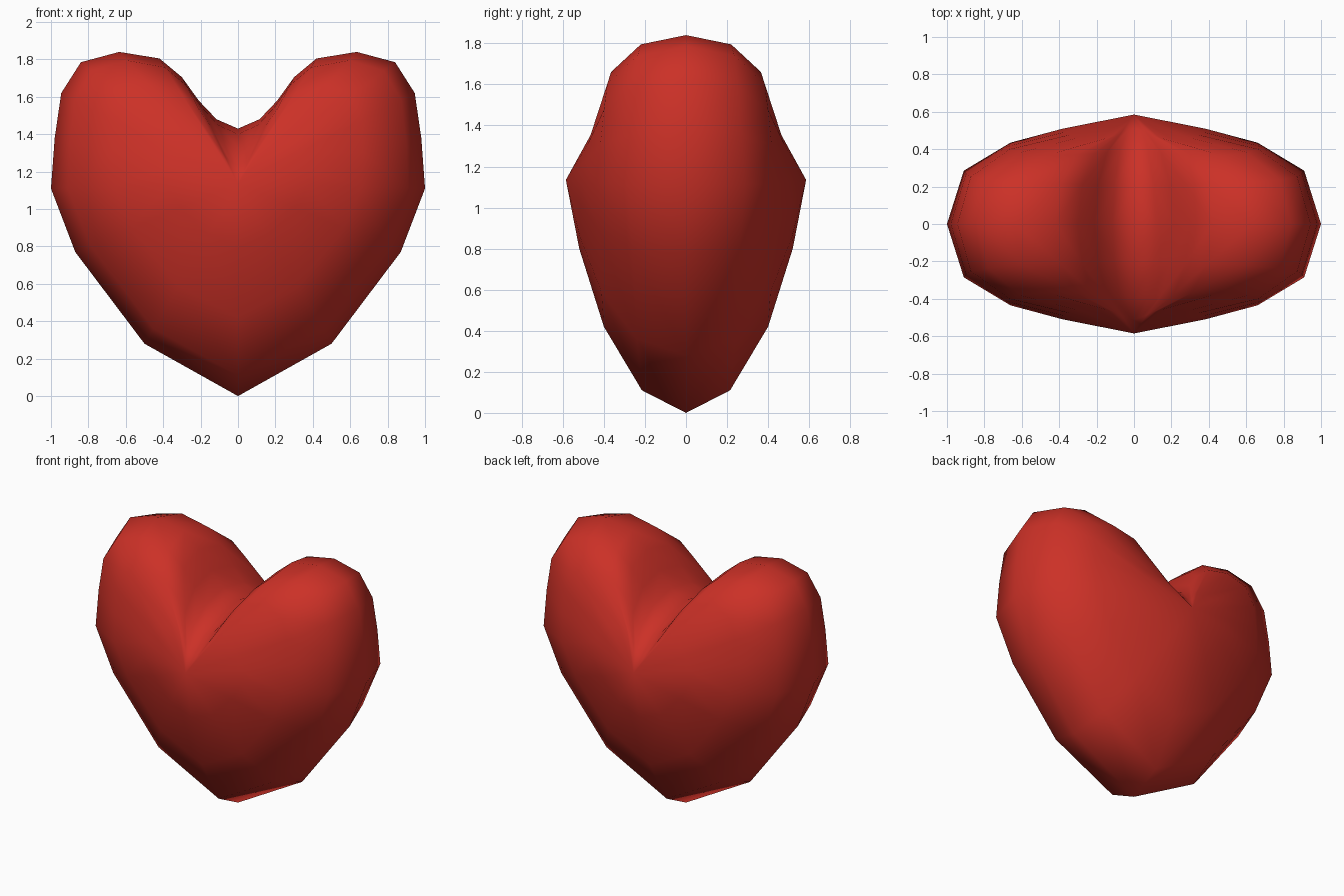
import bpy, bmesh

if "Cube" in bpy.data.objects:
    bpy.data.objects.remove(bpy.data.objects["Cube"])

# Half outline of the heart (x, z), from bottom tip round to the cleft
OUTLINE = [(0, 0), (.5, .28), (.87, .77), (1, 1.11), (.98, 1.38), (.945, 1.62),
           (.84, 1.785), (.635, 1.84), (.42, 1.805), (.3, 1.705), (.21, 1.58),
           (.115, 1.48), (0, 1.43)]
CENTRE_Z, DEPTH = 1.135, .585

# Outline index -> (scale, depth) of the three inner rings
KEYS = [(0, [(.903, .215), (.63, .40), (.295, .52)]),
        (3, [(.91, .285), (.66, .435), (.38, .51)]),
        (7, [(.936, .22), (.745, .365), (.32, .45)]),
        (12, [(.90, .20), (.66, .39), (.34, .51)])]


def ring_value(i, ring):
    """Blend scale and depth between the key positions."""
    for (a, ka), (b, kb) in zip(KEYS, KEYS[1:]):
        if a <= i <= b:
            t = (i - a) / (b - a)
            return [p + (q - p) * t for p, q in zip(ka[ring], kb[ring])]


# Front right quarter: concentric rings closing on the bulge
bm = bmesh.new()
rings = [[bm.verts.new((x, 0, z)) for x, z in OUTLINE]]
for r in range(3):
    row = []
    for i, (x, z) in enumerate(OUTLINE):
        s, d = ring_value(i, r)
        row.append(bm.verts.new((x * s, -d, CENTRE_Z + (z - CENTRE_Z) * s)))
    rings.append(row)
peak = bm.verts.new((0, -DEPTH, CENTRE_Z))
for a, b in zip(rings, rings[1:]):
    for i in range(len(a) - 1):
        bm.faces.new((a[i], a[i + 1], b[i + 1], b[i]))
for p, q in zip(rings[-1], rings[-1][1:]):
    bm.faces.new((p, q, peak))
for f in bm.faces:
    f.smooth = True
bm.normal_update()
if sum(f.normal.y for f in bm.faces) > 0:
    bmesh.ops.reverse_faces(bm, faces=bm.faces[:])
mesh = bpy.data.meshes.new("heart")
bm.to_mesh(mesh)
bm.free()
heart = bpy.data.objects.new("heart", mesh)
bpy.context.collection.objects.link(heart)

# Mirror left-right and front-back
mirror = heart.modifiers.new("mirror", 'MIRROR')
mirror.use_axis = (True, True, False)
mirror.merge_threshold = .001

red = bpy.data.materials.new("red")
red.diffuse_color = (.6, .03, .02, 1)
red.use_nodes = True
red.node_tree.nodes["Principled BSDF"].inputs["Base Color"].default_value = red.diffuse_color
mesh.materials.append(red)
